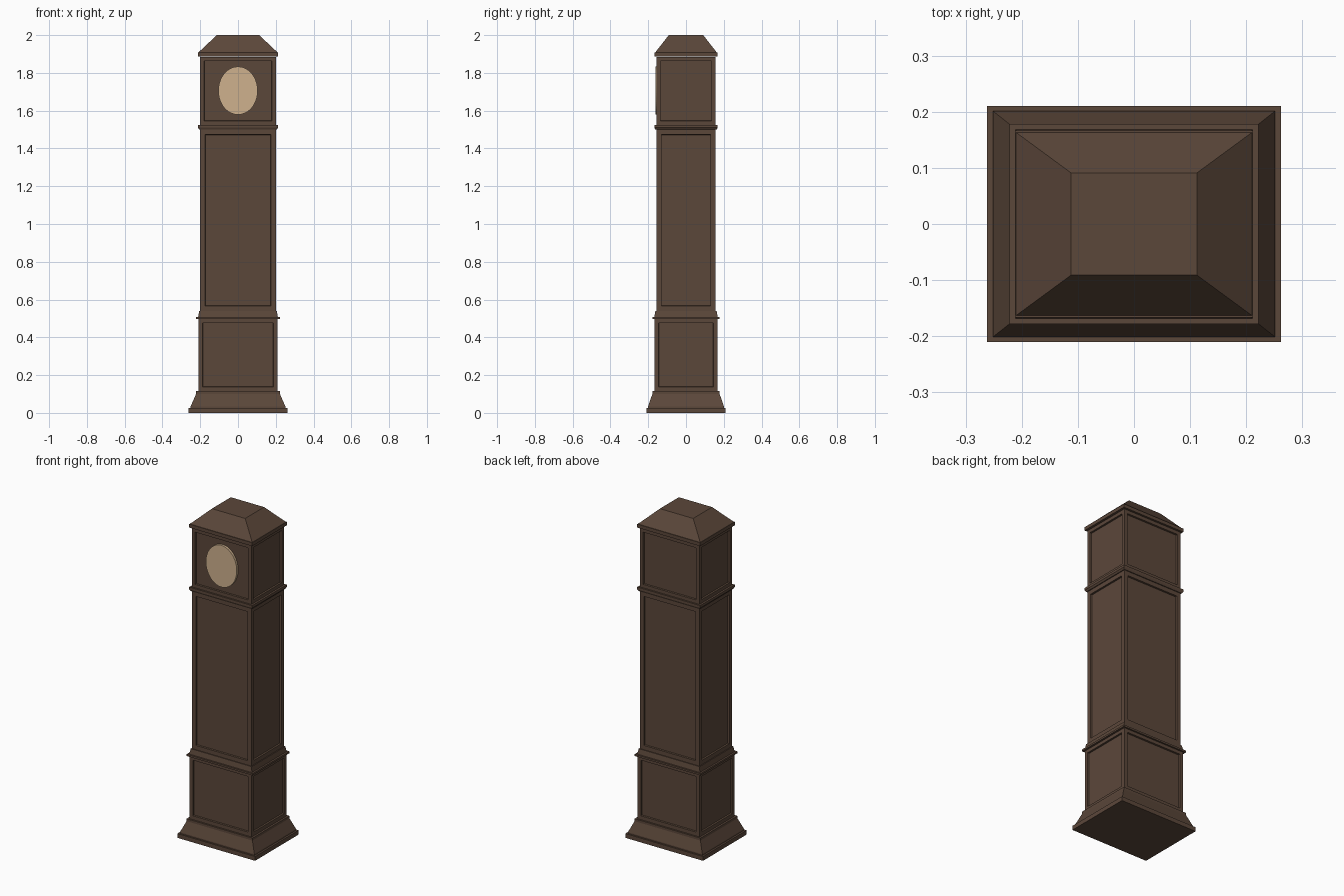
import bpy, bmesh, math

if "Cube" in bpy.data.objects:
    bpy.data.objects.remove(bpy.data.objects["Cube"])


def material(name, rgb):
    m = bpy.data.materials.new(name)
    m.diffuse_color = (*rgb, 1)
    m.use_nodes = True
    m.node_tree.nodes["Principled BSDF"].inputs["Base Color"].default_value = m.diffuse_color
    return m


WOOD = material("dark walnut", (0.105, 0.063, 0.042))
CREAM = material("cream dial", (0.62, 0.44, 0.27))


def finish(bm, name, mat):
    bmesh.ops.recalc_face_normals(bm, faces=bm.faces[:])
    me = bpy.data.meshes.new(name)
    bm.to_mesh(me)
    bm.free()
    me.materials.append(mat)
    ob = bpy.data.objects.new(name, me)
    bpy.context.collection.objects.link(ob)
    return ob


def stack(name, rings, margin=0, depth=0.01):
    """Loft rectangles (half x, half y, z); margin adds sunk panels on the sides."""
    bm = bmesh.new()
    loops = [[bm.verts.new((sx * hx, sy * hy, z))
              for sx, sy in ((-1, -1), (1, -1), (1, 1), (-1, 1))]
             for hx, hy, z in rings]
    sides = []
    for a, b in zip(loops, loops[1:]):
        for i in range(4):
            j = (i + 1) % 4
            sides.append(bm.faces.new((a[i], a[j], b[j], b[i])))
    bm.faces.new(loops[0][::-1])
    bm.faces.new(loops[-1])
    if margin:
        bm.normal_update()
        bmesh.ops.inset_individual(bm, faces=sides, thickness=margin)
        bmesh.ops.inset_individual(bm, faces=sides, thickness=0.002, depth=-depth)
    return finish(bm, name, WOOD)


# Foot and flared skirt
stack("foot", [(0.262, 0.21, 0), (0.262, 0.21, 0.026)])
stack("skirt", [(0.251, 0.201, 0.026), (0.251, 0.201, 0.034), (0.222, 0.178, 0.1),
                (0.222, 0.178, 0.115)])

# Panelled case sections
stack("base_case", [(0.21, 0.168, 0.115), (0.21, 0.168, 0.5)], 0.033)
stack("trunk", [(0.2, 0.157, 0.5), (0.2, 0.157, 1.51)], 0.0)
bpy.data.objects.remove(bpy.data.objects["trunk"])
stack("trunk", [(0.2, 0.157, 0.54), (0.2, 0.157, 1.5)], 0.037)
stack("hood", [(0.2, 0.157, 1.525), (0.2, 0.157, 1.885)], 0.03)

# Mouldings between the sections
stack("lower_moulding", [(0.222, 0.178, 0.497), (0.222, 0.178, 0.508),
                         (0.211, 0.168, 0.508), (0.205, 0.162, 0.54)])
stack("upper_moulding", [(0.205, 0.162, 1.5), (0.212, 0.167, 1.51),
                         (0.212, 0.167, 1.525)])

# Cornice and hipped roof
stack("cornice", [(0.212, 0.167, 1.887), (0.212, 0.167, 1.908)])
stack("roof", [(0.21, 0.163, 1.908), (0.112, 0.091, 2.0)])

# Oval dial on the hood front
bm = bmesh.new()
bmesh.ops.create_cone(bm, cap_ends=True, segments=64, radius1=1, radius2=1, depth=1)
for v in bm.verts:
    x, y, z = v.co
    v.co = (x * 0.104, -0.154 + z * 0.014, 1.706 + y * 0.127)
finish(bm, "dial", CREAM)
